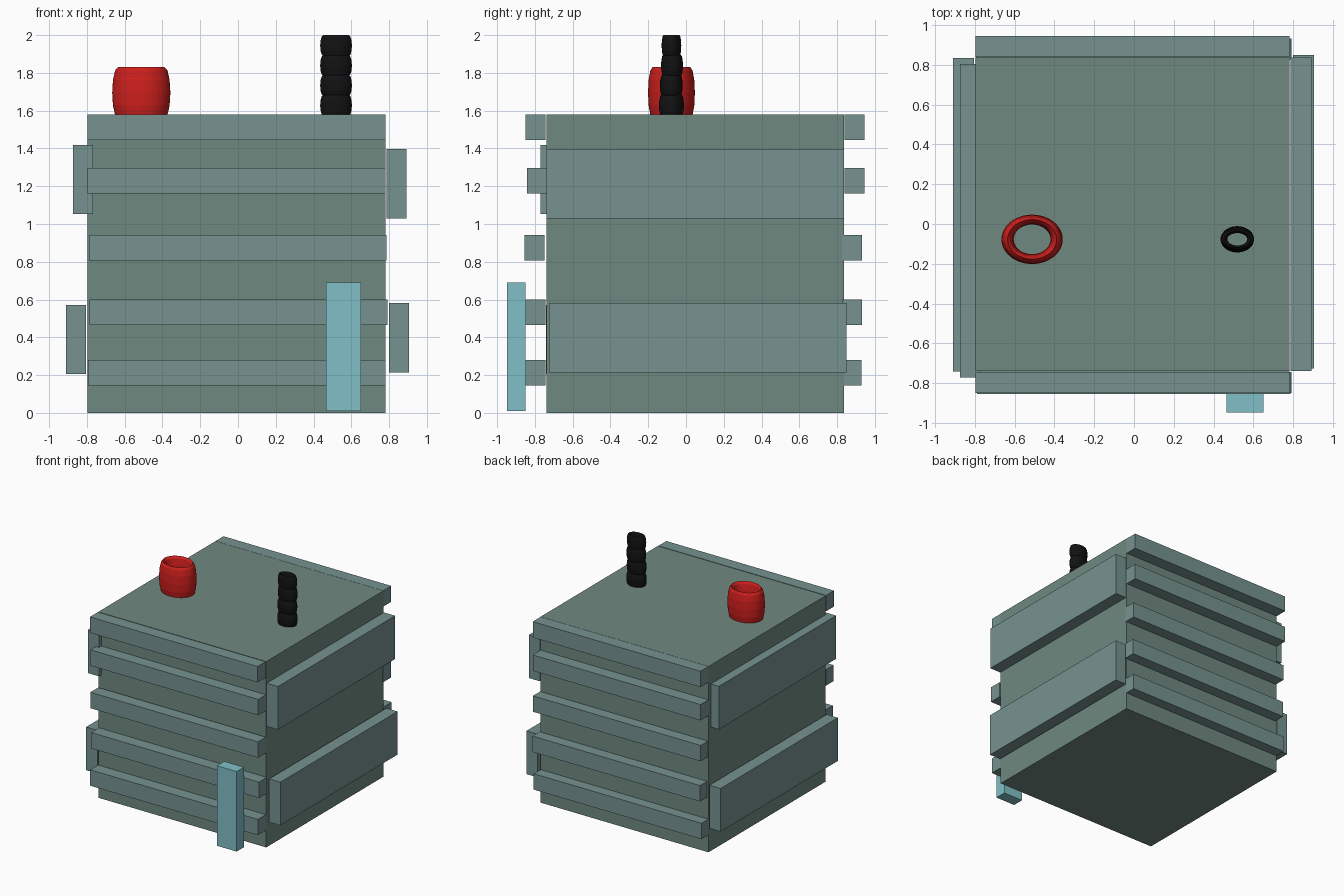
import bpy

if "Cube" in bpy.data.objects:
    bpy.data.objects.remove(bpy.data.objects["Cube"])


def material(name, r, g, b):
    m = bpy.data.materials.new(name)
    m.diffuse_color = (r, g, b, 1)
    m.use_nodes = True
    m.node_tree.nodes["Principled BSDF"].inputs["Base Color"].default_value = m.diffuse_color
    return m


BODY = material("grey_green", 0.16, 0.25, 0.22)
SLAT = material("grey_blue", 0.18, 0.29, 0.28)
DOOR = material("pale_cyan", 0.22, 0.53, 0.57)
RED = material("red", 0.62, 0.014, 0.012)
BLACK = material("black", 0.006, 0.006, 0.006)


def box(name, x, y, z, mat):
    """Box from (min, max) ranges on each axis."""
    spans = (x, y, z)
    bpy.ops.mesh.primitive_cube_add(size=1, location=[(a + b) / 2 for a, b in spans])
    o = bpy.context.object
    o.name = name
    o.scale = [b - a for a, b in spans]
    o.data.materials.append(mat)


def ring(name, loc, outer_x, outer_y, half_height, mat):
    """Torus stretched to the given outer radii and half height."""
    bpy.ops.mesh.primitive_torus_add(location=loc, major_segments=48, minor_segments=12,
                                     major_radius=1, minor_radius=0.25)
    o = bpy.context.object
    o.name = name
    o.scale = (outer_x / 1.25, outer_y / 1.25, half_height / 0.25)
    o.data.materials.append(mat)


# Main block
box("body", (-0.797, 0.782), (-0.738, 0.836), (0, 1.58), BODY)

# Slats on front and back: x start, bottom z, front y start, back y start
slats = [
    (-0.797, 1.445, -0.85, 0.838),
    (-0.797, 1.162, -0.842, 0.838),
    (-0.79, 0.808, -0.855, 0.826),
    (-0.785, 0.465, -0.85, 0.826),
    (-0.795, 0.146, -0.85, 0.822),
]
for i, (x, z, front, back) in enumerate(slats, 1):
    for side, y in (("front", front), ("back", back)):
        box(f"{side}_slat_{i}", (x, x + 1.577), (y, y + 0.106), (z, z + 0.135), SLAT)

# Wide panels on both sides
sides = [
    ("right_upper_panel", 0.787, -0.738, 1.03),
    ("right_lower_panel", 0.80, -0.725, 0.215),
    ("left_upper_panel", -0.873, -0.77, 1.052),
    ("left_lower_panel", -0.91, -0.74, 0.205),
]
for name, x, y, z in sides:
    box(name, (x, x + 0.105), (y, y + 1.575), (z, z + 0.367), SLAT)

# Upright door block on the front
box("door", (0.465, 0.651), (-0.948, -0.85), (0.01, 0.69), DOOR)

# Wide red chimney: one tall ring
ring("red_chimney", (-0.512, -0.077, 1.695), 0.154, 0.124, 0.136, RED)

# Black chimney: four stacked rings
for i, (y, ry) in enumerate([(-0.077, 0.066), (-0.078, 0.06), (-0.074, 0.058), (-0.077, 0.052)]):
    ring(f"black_chimney_ring_{i + 1}", (0.519, y, 1.628 + i * 0.1055), 0.084, ry, 0.056, BLACK)
